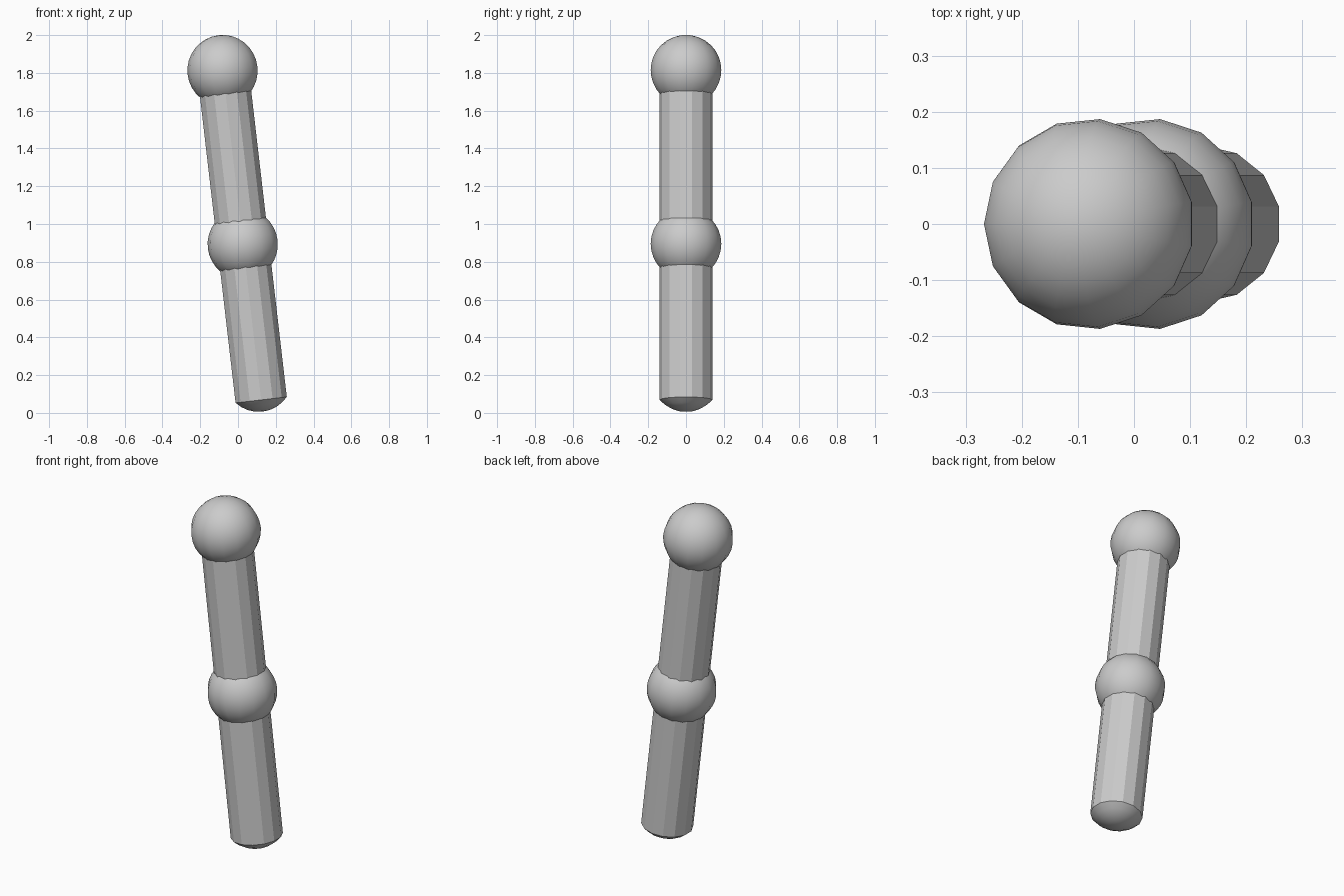
import bpy, bmesh
from math import sin, cos, pi, sqrt, acos, radians

if "Cube" in bpy.data.objects:
    bpy.data.objects.remove(bpy.data.objects["Cube"])

TILT = radians(-6.63)   # whole chain leans toward -x
BALL_R, ROD_R = 0.188, 0.14
BONE = 0.926            # spacing between the two ball joints
TOP = (-0.08, 0.0, 1.813)


def on_axis(d):
    """Point a distance d below the top ball along the leaning axis."""
    return (TOP[0] - d * sin(TILT), 0.0, TOP[2] - d * cos(TILT))


def lathe(name, profile, sides, phase, loc, smooth):
    """Revolve (radius, height) points; zero radius becomes a pole."""
    bm = bmesh.new()
    rings = []
    for r, z in profile:
        if r < 1e-6:
            rings.append([bm.verts.new((0, 0, z))] * sides)
        else:
            rings.append([bm.verts.new((r * cos(phase + 2 * pi * i / sides),
                                        r * sin(phase + 2 * pi * i / sides), z))
                          for i in range(sides)])
    for k, (a, b) in enumerate(zip(rings, rings[1:])):
        for i in range(sides):
            j = (i + 1) % sides
            corners = list(dict.fromkeys((a[i], a[j], b[j], b[i])))
            bm.faces.new(corners).smooth = smooth(k)
    bmesh.ops.recalc_face_normals(bm, faces=bm.faces)
    mesh = bpy.data.meshes.new(name)
    bm.to_mesh(mesh)
    bm.free()
    obj = bpy.data.objects.new(name, mesh)
    obj.location = loc
    obj.rotation_euler = (0, TILT, 0)
    bpy.context.collection.objects.link(obj)
    return obj


# Ball joints: 15 segments, one vertex pointing to -x
N = 16
ball = [(BALL_R * sin(pi * k / N), -BALL_R * cos(pi * k / N)) for k in range(N + 1)]
for name, d in (("top_ball", 0), ("middle_ball", BONE)):
    lathe(name, ball, 15, pi, on_axis(d), lambda k: True)

# Rods: 14 flat sides, with a shallow rounded cap at the lower end
rim = acos(sqrt(BALL_R ** 2 - ROD_R ** 2) / BALL_R)
CAP = 4
cap_low = BALL_R * cos(rim)
cap = [(BALL_R * sin(rim * k / CAP), cap_low - BALL_R * cos(rim * k / CAP))
       for k in range(CAP + 1)]
LENGTH = 0.83
for name, d in (("upper_rod", 0.83), ("lower_rod", 0.83 + BONE)):
    profile = cap + [(ROD_R, LENGTH), (0, LENGTH)]
    lathe(name, profile, 14, pi / 14, on_axis(d), lambda k: k < CAP)
